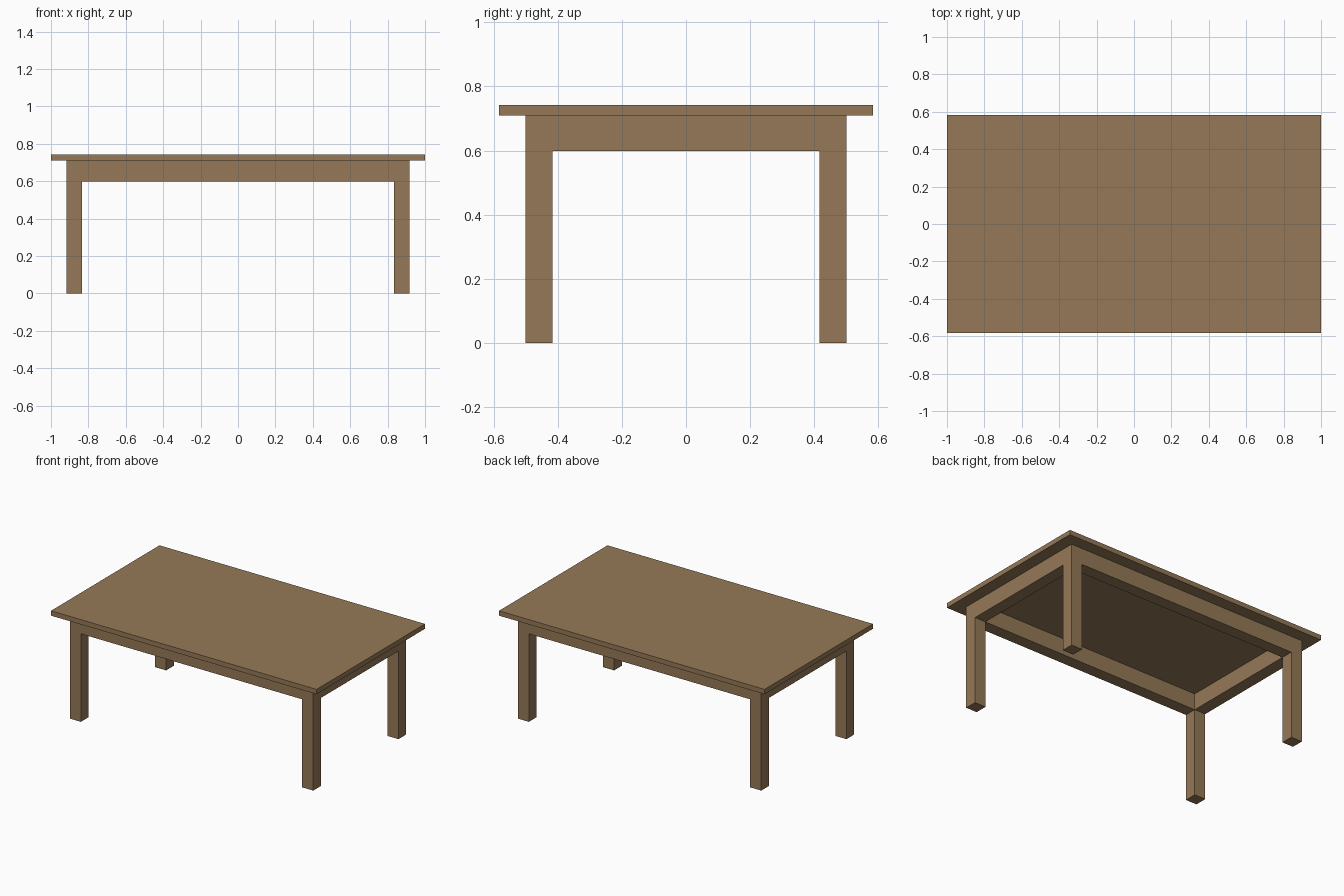
import bpy, bmesh

if "Cube" in bpy.data.objects:
    bpy.data.objects.remove(bpy.data.objects["Cube"])

TOP_Z, UNDER_Z, APRON_Z = 0.743, 0.71, 0.599

wood = bpy.data.materials.new("brown wood")
wood.diffuse_color = (0.30, 0.19, 0.095, 1)
wood.use_nodes = True
wood.node_tree.nodes["Principled BSDF"].inputs["Base Color"].default_value = wood.diffuse_color


def finish(name, bm):
    bmesh.ops.recalc_face_normals(bm, faces=bm.faces)
    mesh = bpy.data.meshes.new(name)
    bm.to_mesh(mesh)
    bm.free()
    mesh.materials.append(wood)
    obj = bpy.data.objects.new(name, mesh)
    bpy.context.collection.objects.link(obj)
    return obj


def extrude_to(bm, faces, z, keep):
    """Extrude flat faces vertically to height z."""
    res = bmesh.ops.extrude_face_region(bm, geom=faces, use_keep_orig=keep)
    for v in res["geom"]:
        if isinstance(v, bmesh.types.BMVert):
            v.co.z = z


# Tabletop: thin slab
bm = bmesh.new()
bmesh.ops.create_cube(bm, size=1)
for v in bm.verts:
    v.co.x *= 2.0
    v.co.y *= 7 / 6
    v.co.z = TOP_Z if v.co.z > 0 else UNDER_Z
finish("tabletop", bm)

# Apron ring and four legs as one joined frame
xs = (-11 / 12, -10 / 12, 10 / 12, 11 / 12)
ys = (-6 / 12, -5 / 12, 5 / 12, 6 / 12)
bm = bmesh.new()
grid = [[bm.verts.new((x, y, UNDER_Z)) for y in ys] for x in xs]
ring = []
for i in range(3):
    for j in range(3):
        if (i, j) != (1, 1):
            ring.append(bm.faces.new((grid[i][j], grid[i + 1][j],
                                      grid[i + 1][j + 1], grid[i][j + 1])))
bm.verts.remove  # ring uses every grid vertex
extrude_to(bm, ring, APRON_Z, True)

# Legs: push the four corner squares of the ring down to the floor
corners = []
for f in bm.faces:
    c = f.calc_center_median()
    if c.z < APRON_Z + 0.001 and abs(c.x) > 0.84 and abs(c.y) > 0.42:
        corners.append(f)
extrude_to(bm, corners, 0.0, False)
finish("leg_frame", bm)
